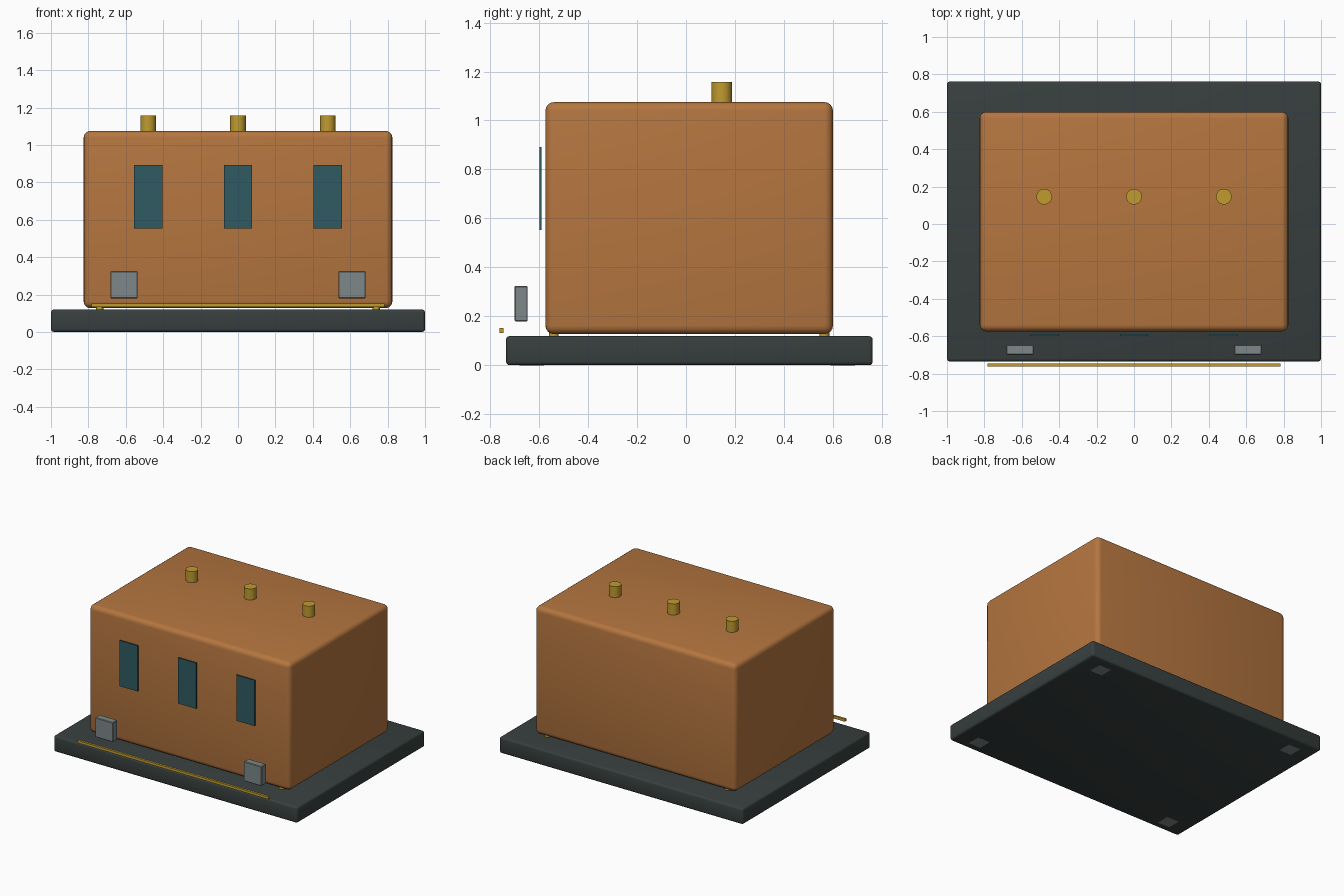
import bpy

cube = bpy.data.objects.get("Cube")
if cube:
    bpy.data.objects.remove(cube, do_unlink=True)


def material(name, rgb):
    mat = bpy.data.materials.new(name)
    mat.use_nodes = True
    mat.diffuse_color = (*rgb, 1)
    mat.node_tree.nodes["Principled BSDF"].inputs["Base Color"].default_value = (*rgb, 1)
    return mat


COPPER = material("copper brown", (0.46, 0.18, 0.05))
SLATE = material("dark slate", (0.038, 0.05, 0.048))
TEAL = material("teal glass", (0.03, 0.105, 0.127))
GREY = material("steel grey", (0.205, 0.242, 0.254))
BRASS = material("brass", (0.53, 0.33, 0.03))


def finish(obj, name, mat, bevel, segments):
    obj.name = name
    obj.data.materials.append(mat)
    if bevel:
        mod = obj.modifiers.new("rounded edges", "BEVEL")
        mod.width = bevel
        mod.segments = segments
        bpy.ops.object.modifier_apply(modifier=mod.name)
    bpy.ops.object.shade_smooth_by_angle()
    return obj


def box(name, mat, low, high, bevel=0, segments=3):
    centre = [(a + b) / 2 for a, b in zip(low, high)]
    bpy.ops.mesh.primitive_cube_add(size=1, location=centre)
    obj = bpy.context.object
    obj.scale = [b - a for a, b in zip(low, high)]
    bpy.ops.object.transform_apply(location=False, rotation=False, scale=True)
    return finish(obj, name, mat, bevel, segments)


def post(name, mat, x, y, bottom, top, radius):
    bpy.ops.mesh.primitive_cylinder_add(vertices=32, radius=radius, depth=top - bottom,
                                        location=(x, y, (bottom + top) / 2))
    return finish(bpy.context.object, name, mat, 0, 1)


# Base slab and main body
box("base", SLATE, (-1, -0.735, 0.001), (1, 0.762, 0.12), 0.015)
box("body", COPPER, (-0.825, -0.574, 0.128), (0.825, 0.6, 1.075), 0.035, 4)

# Three front panes with a short post above each
for place, x in (("right", -0.48), ("middle", 0), ("left", 0.48)):
    box(f"window_{place}", TEAL, (x - 0.075, -0.598, 0.553), (x + 0.075, -0.589, 0.892))
    post(f"top_post_{place}", BRASS, x, 0.146, 1.065, 1.157, 0.042)

# Front blocks, spacers under the body and pads under the base
for place, side in (("right", -1), ("left", 1)):
    x = side * 0.61
    box(f"front_block_{place}", GREY, (x - 0.073, -0.7, 0.18), (x + 0.073, -0.646, 0.325), 0.004, 1)
    for end, y, pad_y in (("front", -0.54, -0.63), ("back", 0.565, 0.64)):
        post(f"spacer_{end}_{place}", BRASS, side * 0.74, y, 0.11, 0.14, 0.02)
        px = side * 0.83
        box(f"pad_{end}_{place}", GREY, (px - 0.05, pad_y - 0.05, 0), (px + 0.05, pad_y + 0.05, 0.05))

# Thin rail along the front
box("front_rail", BRASS, (-0.782, -0.762, 0.133), (0.782, -0.745, 0.152))
